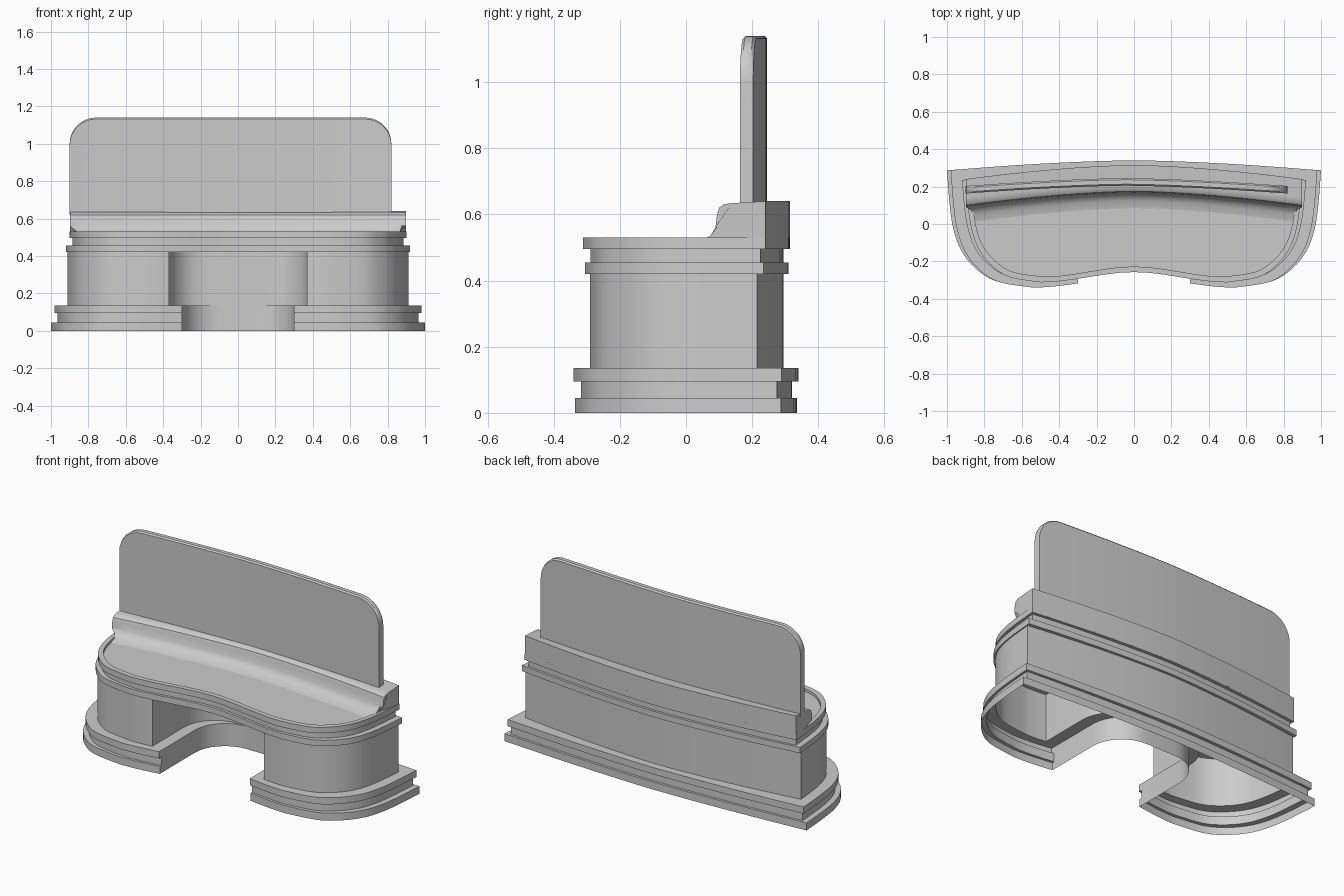
import bpy, bmesh, math

if "Cube" in bpy.data.objects:
    bpy.data.objects.remove(bpy.data.objects["Cube"])


def loft(name, rings, cap_start=True, cap_end=True):
    """Skin a row of closed rings that share one point count."""
    bm = bmesh.new()
    rows = [[bm.verts.new(p) for p in ring] for ring in rings]
    n = len(rows[0])
    for a, b in zip(rows, rows[1:]):
        for i in range(n):
            j = (i + 1) % n
            bm.faces.new((a[i], a[j], b[j], b[i]))
    if cap_start:
        bm.faces.new(rows[0][::-1])
    if cap_end:
        bm.faces.new(rows[-1])
    bmesh.ops.recalc_face_normals(bm, faces=bm.faces)
    mesh = bpy.data.meshes.new(name)
    bm.to_mesh(mesh)
    bm.free()
    ob = bpy.data.objects.new(name, mesh)
    bpy.context.collection.objects.link(ob)
    bpy.ops.object.select_all(action='DESELECT')
    ob.select_set(True)
    bpy.context.view_layer.objects.active = ob
    bpy.ops.object.shade_smooth_by_angle(angle=math.radians(30))
    return ob


def spline(pts, steps=4):
    """Catmull-Rom curve through the points."""
    p = [pts[0]] + pts + [pts[-1]]
    out = []
    for i in range(1, len(p) - 2):
        for k in range(steps):
            t = k / steps
            out.append(tuple(0.5 * (2 * b + (c - a) * t + (2 * a - 5 * b + 4 * c - d) * t * t
                                    + (3 * b - a - 3 * c + d) * t ** 3)
                             for a, b, c, d in zip(*p[i - 1:i + 3])))
    return out + [pts[-1]]


# Rounded end of the plan, from back corner to foremost point
SIDE = spline([(1, 0.29), (0.985, 0.1), (0.965, -0.03), (0.925, -0.14),
               (0.85, -0.235), (0.74, -0.305), (0.55, -0.335)])


def outline(hx, back, corner, front, z, notch=None):
    """Kidney-shaped plan; notch = half width of the knee recess."""
    half = [(hx * t, back - (back - corner) * t ** 1.6) for t in (0, .1, .2, .35, .5, .65, .8)]
    half += [(hx * x, y / 0.29 * corner if y > 0 else y / 0.335 * front) for x, y in SIDE]
    x0, x1 = 0.55 * hx, notch or 0
    for k in range(1, 7):
        x = x0 + (x1 - x0) * k / 6
        s = 1 - x / x0
        half.append((x, -front + 0.055 * s * s * (3 - 2 * s)))
    if notch:
        r, depth = 0.2, 0.22
        for k in range(9):
            a = math.pi / 2 * k / 8
            half.append((notch - r + r * math.cos(a), depth - r + r * math.sin(a)))
        half.append((0, depth))
    return [(x, y, z) for x, y in half] + [(-x, y, z) for x, y in half[-2:0:-1]]


def stack(layers):
    """Turn (z0, z1, plan...) layers into loft rings."""
    rings = []
    for z0, z1, hx, back, corner, front, notch in layers:
        rings += [outline(hx, back, corner, front, z, notch) for z in (z0, z1)]
    return rings


# Plinth mouldings and hollow pedestal body with knee recess, open below
loft("pedestal_body", stack([
    (0.0, 0.045, 1.0, 0.335, 0.287, 0.335, 0.3),
    (0.045, 0.095, 0.965, 0.32, 0.275, 0.318, 0.3),
    (0.095, 0.135, 0.98, 0.34, 0.288, 0.34, 0.3),
    (0.135, 0.42, 0.912, 0.295, 0.215, 0.29, 0.37)]), False, False)

# Table top: lower band, neck, upper band, raised lip and sunk floor
loft("table_top", stack([
    (0.42, 0.455, 0.92, 0.31, 0.235, 0.305, None),
    (0.455, 0.495, 0.885, 0.295, 0.225, 0.288, None),
    (0.495, 0.53, 0.9, 0.315, 0.24, 0.312, None),
    (0.53, 0.514, 0.872, 0.29, 0.215, 0.282, None)]))

# Raised back ledge with a coved front, swept along the curved back
COVE = [(-0.23, 0.514), (-0.19, 0.522), (-0.165, 0.537), (-0.151, 0.56), (-0.146, 0.6),
        (-0.14, 0.62), (-0.125, 0.631), (-0.1, 0.634), (0, 0.64), (0, 0.5), (-0.23, 0.5)]
loft("back_ledge", [
    [((0.898 if d > -0.16 else 0.868) * t, 0.315 - 0.075 * abs(t) ** 1.6 + d, z) for d, z in COVE]
    for t in [i / 12 for i in range(-12, 13)]])

# Upright back panel, gently bent, with rounded upper corners
X0, X1, TOP, R = -0.9, 0.82, 1.14, 0.14
arc = [R - R * math.cos(math.pi / 2 * k / 8) for k in range(9)]
xs = [X0 + a for a in arc]
xs += [X0 + R + (X1 - X0 - 2 * R) * k / 14 for k in range(1, 14)]
xs += [X1 - a for a in reversed(arc)]
rings = []
for x in xs:
    e = max(0, R - min(x - X0, X1 - x))
    top = TOP - R + math.sqrt(max(0, R * R - e * e))
    y = 0.225 - 0.042 * (abs(x + 0.04) / 0.86) ** 1.5
    rings.append([(x, y + dy, z) for dy, z in (
        (-0.02, 0.62), (-0.02, top - 0.008), (-0.012, top),
        (0.012, top), (0.02, top - 0.008), (0.02, 0.62))])
loft("back_panel", rings)
